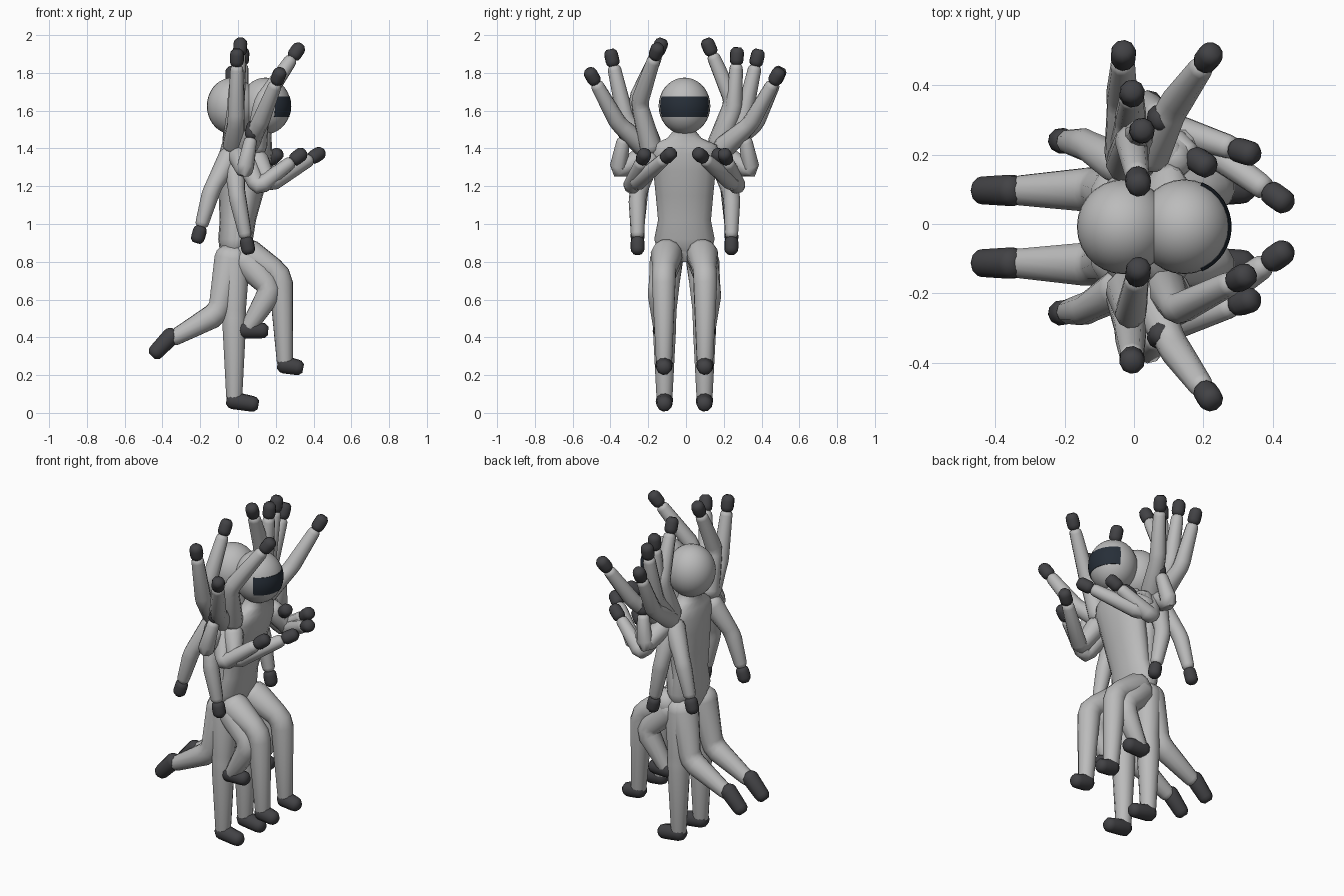
import bpy, bmesh, math
from mathutils import Vector

if "Cube" in bpy.data.objects:
    bpy.data.objects.remove(bpy.data.objects["Cube"])

CY = -0.008  # lateral centre line of the body


def material(name, rgb):
    m = bpy.data.materials.new(name)
    m.diffuse_color = (*rgb, 1)
    m.use_nodes = True
    m.node_tree.nodes["Principled BSDF"].inputs["Base Color"].default_value = m.diffuse_color
    return m


GREY = material("suit_grey", (0.5, 0.5, 0.5))
DARK = material("glove_boot_dark", (0.055, 0.055, 0.06))
GLASS = material("visor_glass", (0.02, 0.028, 0.04))


def finish(name, bm, mats, angle=50):
    bmesh.ops.recalc_face_normals(bm, faces=bm.faces)
    me = bpy.data.meshes.new(name)
    bm.to_mesh(me)
    bm.free()
    ob = bpy.data.objects.new(name, me)
    bpy.context.collection.objects.link(ob)
    for m in mats:
        me.materials.append(m)
    bpy.ops.object.select_all(action='DESELECT')
    ob.select_set(True)
    bpy.context.view_layer.objects.active = ob
    bpy.ops.object.shade_smooth_by_angle(angle=math.radians(angle))
    return ob


def skin(bm, rings):
    for a, b in zip(rings, rings[1:]):
        n = len(a)
        for i in range(n):
            bm.faces.new((a[i], a[(i + 1) % n], b[(i + 1) % n], b[i]))
    bm.faces.new(rings[0])
    bm.faces.new(rings[-1])


def tube(name, pts, radii, mat, n=10):
    """Tapered tube with softened bends and rounded ends."""
    P = [Vector(p) for p in pts]
    path = []
    for i, (p, r) in enumerate(zip(P, radii)):
        if i in (0, len(P) - 1):
            d = (P[1] - p if i == 0 else P[-2] - p).normalized()
            cap = [(p, r * 0.55), (p + d * r * 0.4, r * 0.92), (p + d * r * 0.8, r)]
            path += cap if i == 0 else cap[::-1]
        else:
            a, b = (P[i - 1] - p).normalized(), (P[i + 1] - p).normalized()
            k = r * 0.7
            path += [(p + a * k, r), (p + (a + b) * k * 0.3, r), (p + b * k, r)]
    bm = bmesh.new()
    rings, u = [], None
    for i, (p, r) in enumerate(path):
        t = (path[min(i + 1, len(path) - 1)][0] - path[max(i - 1, 0)][0]).normalized()
        if u is None:
            u = t.orthogonal()
        u = (u - t * u.dot(t)).normalized()
        v = t.cross(u)
        rings.append([bm.verts.new(p + r * (u * math.cos(2 * math.pi * j / n)
                      + v * math.sin(2 * math.pi * j / n))) for j in range(n)])
    skin(bm, rings)
    return finish(name, bm, [mat])


def at(p, s):
    return Vector((p[0], CY + s * p[1], p[2]))


# torsos: (z, half depth, half width), sheared along x for the leaning pose
PROFILE = [(0.80, 0.04, 0.06), (0.85, 0.075, 0.14), (0.92, 0.085, 0.16),
           (1.02, 0.078, 0.14), (1.15, 0.085, 0.152), (1.28, 0.09, 0.165),
           (1.37, 0.085, 0.185), (1.42, 0.072, 0.17), (1.455, 0.06, 0.09),
           (1.49, 0.055, 0.062), (1.58, 0.052, 0.058)]


def torso(name, x0, x1):
    bm = bmesh.new()
    rings = []
    for z, a, b in PROFILE:
        x = x0 + (x1 - x0) * (z - 0.9) / 0.55
        rings.append([bm.verts.new((x + a * math.cos(t), CY + b * math.sin(t), z))
                      for t in (2 * math.pi * i / 16 for i in range(16))])
    skin(bm, rings)
    finish(name, bm, [GREY])


def head(name, x, z=1.625):
    bm = bmesh.new()
    bmesh.ops.create_uvsphere(bm, u_segments=28, v_segments=18, radius=1)
    for v in bm.verts:
        v.co = Vector((x + 0.135 * v.co.x, CY + 0.137 * v.co.y, z + 0.15 * v.co.z))
    finish(name, bm, [GREY])


def visor(name, x, z=1.625):
    bm = bmesh.new()
    cols = []
    for i in range(17):
        t = math.radians(-68 + 136 * i / 16)
        col = []
        for k in (1.015, 0.9):
            hs = [-0.058 + 0.108 * j / 4 for j in range(5)]
            for h in (hs if k > 1 else hs[::-1]):
                c = math.sqrt(1 - (h / 0.15) ** 2) * k
                col.append(bm.verts.new((x + 0.135 * c * math.cos(t),
                                         CY + 0.137 * c * math.sin(t), z + h)))
        cols.append(col)
    skin(bm, cols)
    finish(name, bm, [GLASS], 30)


torso("torso_upright", -0.02, -0.015)
torso("torso_leaning", -0.01, 0.115)
head("head_upright", -0.03)
head("head_leaning", 0.145)
visor("visor", 0.145)

# arms: name, sides, shoulder, elbow, hand
UP, LEAN = (-0.025, 0.17, 1.39), (0.09, 0.17, 1.37)
BOTH = (1, -1)
ARMS = [
    ("arm_spread_forward", BOTH, (0.03, 0.18, 1.38), (0.115, 0.35, 1.53), (0.23, 0.51, 1.82)),
    ("arm_spread_side", (1,), UP, (-0.035, 0.37, 1.52), (-0.03, 0.515, 1.83)),
    ("arm_raised_wide", BOTH, UP, (-0.01, 0.31, 1.55), (-0.005, 0.395, 1.925)),
    ("arm_raised", (1,), UP, (0.01, 0.26, 1.6), (0.025, 0.28, 1.935)),
    ("arm_overhead", BOTH, UP, (-0.01, 0.255, 1.65), (0.015, 0.112, 1.98)),
    ("arm_raised_lean", (-1,), LEAN, (0.125, 0.24, 1.64), (0.335, 0.135, 1.95)),
    ("arm_bent_up", BOTH, (0.0, 0.18, 1.38), (0.035, 0.355, 1.275), (0.085, 0.305, 1.54)),
    ("arm_guard_wide", BOTH, (0.03, 0.18, 1.37), (0.105, 0.285, 1.19), (0.355, 0.205, 1.385)),
    ("arm_guard_close", BOTH, LEAN, (0.165, 0.26, 1.21), (0.45, 0.06, 1.385)),
    ("arm_guard_inner", (1,), LEAN, (0.1, 0.25, 1.27), (0.225, 0.165, 1.385)),
    ("arm_hanging", BOTH, UP, (-0.005, 0.25, 1.15), (0.06, 0.248, 0.84)),
    ("arm_swung_back", BOTH, UP, (-0.14, 0.238, 1.18), (-0.22, 0.25, 0.90)),
]
for name, sides, sh, el, ha in ARMS:
    for s in sides:
        side = "_left" if s > 0 else "_right"
        S, E, H = at(sh, s), at(el, s), at(ha, s)
        wrist = H + (E - H).normalized() * 0.085
        tube(name + side, (S, E, wrist), (0.06, 0.046, 0.036), GREY)
        tube(name.replace("arm", "glove") + side,
             (H + (E - H).normalized() * 0.095, H), (0.037, 0.037), DARK)

# legs: name, hip, knee, ankle, toe
LEGS = [
    ("leg_standing", (-0.02, 0.09, 0.88), (-0.02, 0.106, 0.5), (-0.02, 0.106, 0.05), (0.108, 0.106, 0.042)),
    ("leg_trailing", (-0.03, 0.085, 0.88), (-0.10, 0.108, 0.53), (-0.36, 0.105, 0.385), (-0.455, 0.105, 0.30)),
    ("leg_lifted", (0.0, 0.09, 0.87), (0.225, 0.11, 0.735), (0.25, 0.108, 0.24), (0.345, 0.108, 0.235)),
    ("leg_folded", (0.0, 0.09, 0.85), (0.18, 0.132, 0.655), (0.04, 0.122, 0.425), (0.16, 0.122, 0.435)),
]
for name, hip, knee, ankle, toe in LEGS:
    for s in BOTH:
        side = "_left" if s > 0 else "_right"
        H, K, A, T = (at(p, s) for p in (hip, knee, ankle, toe))
        tube(name + side, (H, K, A), (0.085, 0.064, 0.044), GREY, 12)
        heel = A + (A - T).normalized() * 0.04 + Vector((0, 0, 0.02))
        tube(name.replace("leg", "boot") + side, (heel, T), (0.047, 0.042), DARK)
